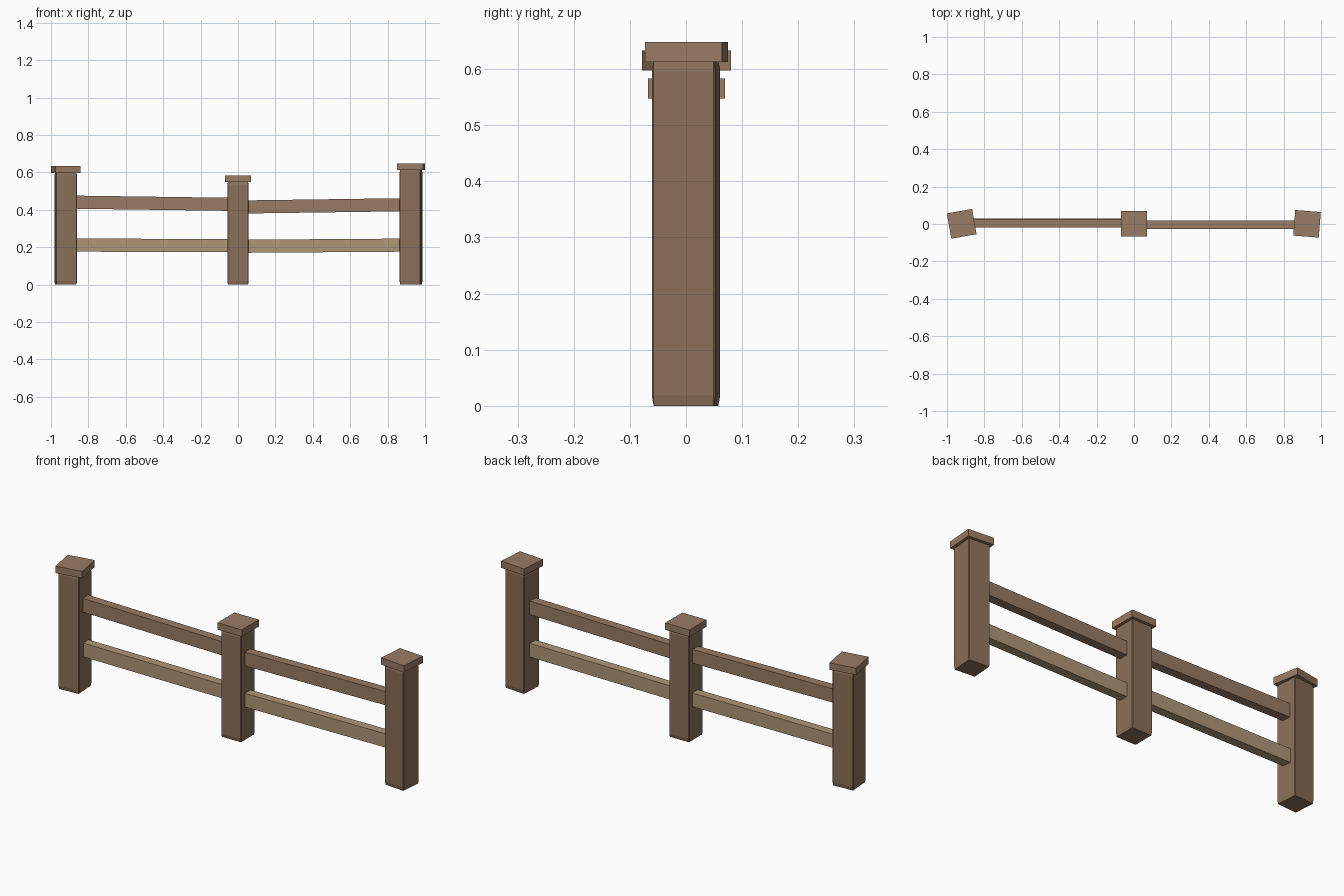
import bpy, bmesh
from math import radians, atan2, hypot
from mathutils import Matrix

if "Cube" in bpy.data.objects:
    bpy.data.objects.remove(bpy.data.objects["Cube"])


def material(name, rgb):
    m = bpy.data.materials.new(name)
    m.diffuse_color = (*rgb, 1)
    m.use_nodes = True
    m.node_tree.nodes["Principled BSDF"].inputs["Base Color"].default_value = m.diffuse_color
    return m


post_wood = material("post_wood", (0.26, 0.16, 0.10))
cap_wood = material("cap_wood", (0.32, 0.20, 0.13))
upper_wood = material("upper_rail_wood", (0.32, 0.20, 0.13))
lower_wood = material("lower_rail_wood", (0.43, 0.31, 0.19))


def box(name, size, loc, mat, rot=(0, 0, 0), bevel=0):
    bm = bmesh.new()
    bmesh.ops.create_cube(bm, size=1)
    if bevel:  # chamfer before scaling, so it stretches with the post
        bmesh.ops.bevel(bm, geom=bm.edges[:], offset=bevel, segments=1,
                        affect='EDGES', profile=0.5)
    bm.transform(Matrix.Diagonal((*size, 1)))
    me = bpy.data.meshes.new(name)
    bm.to_mesh(me)
    bm.free()
    me.materials.append(mat)
    ob = bpy.data.objects.new(name, me)
    ob.location = loc
    ob.rotation_euler = rot
    bpy.context.collection.objects.link(ob)
    return ob


# Posts with flat caps: x, y, post height, post turn, cap turn
for side, x, h, turn, cap_turn in (
        ("left", -0.921, 0.60, 4, 10),
        ("middle", 0.0, 0.55, 0, 0),
        ("right", 0.925, 0.615, -4.5, -4.5)):
    box(side + "_post", (0.114, 0.114, h), (x, 0, h / 2), post_wood,
        (0, 0, radians(turn)), bevel=0.03)
    box(side + "_post_cap", (0.137, 0.137, 0.035), (x, 0.001, h + 0.0155),
        cap_wood, (0, 0, radians(cap_turn)))


# Slightly tilted rails running between the posts
def rail(name, x0, z0, x1, z1, y, mat):
    box(name, (hypot(x1 - x0, z1 - z0), 0.045, 0.07),
        ((x0 + x1) / 2, y, (z0 + z1) / 2), mat,
        (0, -atan2(z1 - z0, x1 - x0), 0))


rail("left_upper_rail", -0.89, 0.441, -0.03, 0.429, 0.005, upper_wood)
rail("left_lower_rail", -0.89, 0.211, -0.03, 0.209, 0.008, lower_wood)
rail("right_upper_rail", 0.03, 0.415, 0.89, 0.427, -0.003, upper_wood)
rail("right_lower_rail", 0.03, 0.205, 0.89, 0.211, -0.003, lower_wood)
